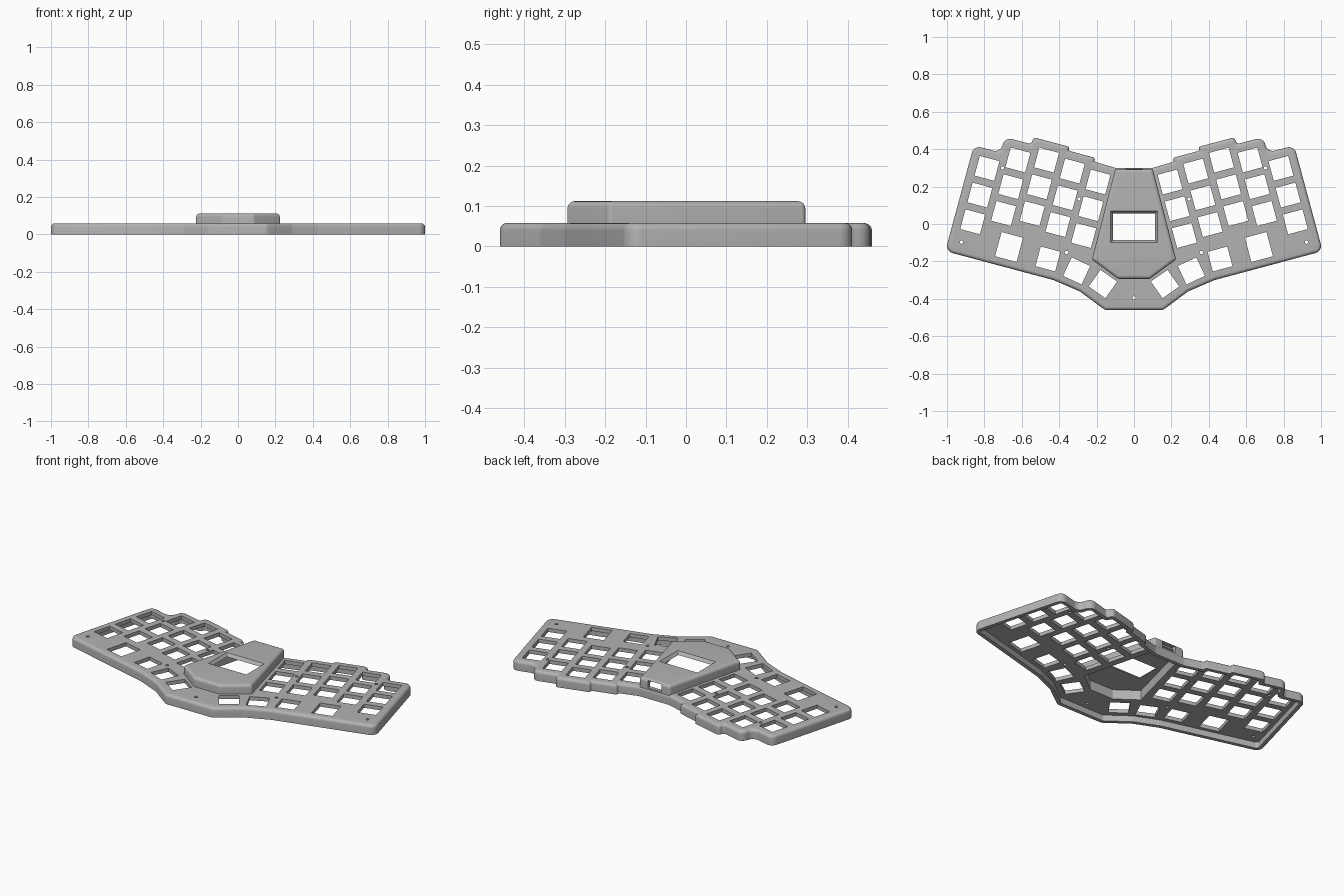
import bpy
import bmesh
from math import cos, sin, pi, radians, tan
from mathutils import Vector, Matrix

if "Cube" in bpy.data.objects:
    bpy.data.objects.remove(bpy.data.objects["Cube"])

TILT = radians(15)
PITCH, HOLE = 0.148, 0.109
PLATE_TOP, PLATE_UNDER, POD_TOP, WALL = 0.058, 0.036, 0.112, 0.022

grey = bpy.data.materials.new("matte grey")
grey.use_nodes = True
colour = (0.45, 0.45, 0.45, 1)
grey.diffuse_color = colour
grey.node_tree.nodes["Principled BSDF"].inputs["Base Color"].default_value = colour


def tilted(u, v):
    """Position on the tilted grid of the right-hand key block."""
    return (u * cos(TILT) - v * sin(TILT), u * sin(TILT) + v * cos(TILT))


def ring(half, inset, radius, steps=6):
    """Mirror a half outline, inset it and round its corners."""
    raw = [Vector(p) for p in half] + [Vector((-x, y)) for x, y in reversed(half)]
    n = len(raw)
    dirs = [(raw[(i + 1) % n] - raw[i]).normalized() for i in range(n)]
    pts, turns = [], []
    for i in range(n):
        a, b = dirs[i - 1], dirs[i]
        na, nb = Vector((-a.y, a.x)), Vector((-b.y, b.x))
        pts.append(raw[i] + (na + nb) * inset / (1 + na.dot(nb)))
        turns.append(a.cross(b))
    out = []
    for i in range(n):
        p, before, after = pts[i], pts[i - 1], pts[(i + 1) % n]
        a, b = dirs[i - 1], dirs[i]
        r = max(radius - inset, 0.002) if turns[i] > 0 else radius + inset
        room = 0.48 * min((p - before).length, (after - p).length)
        t = min(r * tan(a.angle(b) / 2), room)
        start, end = p - a * t, p + b * t
        # Quadratic blend weighted to follow a circular arc
        w = cos(a.angle(b) / 2)
        for k in range(steps + 1):
            s = k / steps
            c0, c1, c2 = (1 - s) ** 2, 2 * s * (1 - s) * w, s * s
            out.append((start * c0 + p * c1 + end * c2) / (c0 + c1 + c2))
    return out


def make(name, bm):
    bmesh.ops.recalc_face_normals(bm, faces=bm.faces)
    mesh = bpy.data.meshes.new(name)
    bm.to_mesh(mesh)
    bm.free()
    mesh.materials.append(grey)
    obj = bpy.data.objects.new(name, mesh)
    bpy.context.collection.objects.link(obj)
    return obj


def solid(name, half, profile, radius):
    """Loft the outline through (inset, height) pairs."""
    bm = bmesh.new()
    rings = [[bm.verts.new((p.x, p.y, z)) for p in ring(half, d, radius)]
             for d, z in profile]
    for low, high in zip(rings, rings[1:]):
        for i in range(len(low)):
            bm.faces.new((low[i - 1], low[i], high[i], high[i - 1]))
    bm.faces.new(rings[0][::-1])
    bm.faces.new(rings[-1])
    return make(name, bm)


def rounded_top(bottom, top, r, steps=5):
    arc = [k * pi / 2 / steps for k in range(steps + 1)]
    return [(0, bottom)] + [(r * (1 - cos(a)), top - r + r * sin(a)) for a in arc]


def cut(obj, cutters):
    bpy.context.view_layer.objects.active = obj
    for cutter in cutters:
        mod = obj.modifiers.new("cut", "BOOLEAN")
        mod.operation, mod.solver, mod.object = "DIFFERENCE", "EXACT", cutter
        bpy.ops.object.modifier_apply(modifier=mod.name)


# Outlines, right half, from front to back
plate_half = [(0.155, -0.46), (0.29, -0.36), (0.43, -0.30), (1.009, -0.145)]
plate_half += [tilted(u, v) for u, v in (
    (0.936, 0.184), (0.788, 0.184), (0.788, 0.270), (0.640, 0.270), (0.640, 0.309),
    (0.440, 0.309), (0.440, 0.288), (0.292, 0.288), (0.292, 0.267))]
plate_half.append((0.10, 0.30))
pod_half = [(0.085, -0.293), (0.225, -0.19), (0.10, 0.295)]
window_half = [(0.125, -0.10), (0.125, 0.07)]

# Main bodies
plate = solid("key_plate", plate_half, rounded_top(0, PLATE_TOP, 0.018), 0.04)
pod = solid("display_pod", pod_half, rounded_top(0.037, POD_TOP, 0.018), 0.012)

# Hollows
hollow = solid("plate_hollow", plate_half, [(WALL, -0.05), (WALL, PLATE_UNDER)], 0.04)
pod_hollow = solid("pod_hollow", pod_half, [(WALL, -0.06), (WALL, 0.094)], 0.012)
window = solid("window_cutter", window_half,
               [(0.02, 0.06), (0.02, 0.085), (0, POD_TOP), (0, 0.14)], 0.002)

# Key openings: (x, y, width, depth, angle)
keys = []
for col, v in enumerate((0.084, 0.170, 0.209, 0.188, 0.167)):
    for row in range(3):
        keys.append((*tilted(0.836 - col * PITCH, v - row * PITCH), HOLE, HOLE, 15))
keys += [(0.668, -0.123, 0.119, 0.134, 15), (0.460, -0.187, HOLE, HOLE, 15),
         (0.307, -0.251, HOLE, HOLE, 25), (0.166, -0.321, HOLE, HOLE, 35)]
screws = [(0.703, 0.299), (0.294, 0.134), (0.360, -0.152), (0.922, -0.097)]

bm = bmesh.new()
for side in (1, -1):
    for x, y, w, d, angle in keys:
        bmesh.ops.create_cube(bm, size=1, matrix=Matrix.Translation((side * x, y, 0.04))
                              @ Matrix.Rotation(radians(side * angle), 4, "Z")
                              @ Matrix.Diagonal((w, d, 0.2, 1)))
for x, y in screws + [(-x, y) for x, y in screws] + [(0, -0.395)]:
    bmesh.ops.create_cone(bm, cap_ends=True, segments=16, radius1=0.009, radius2=0.009,
                          depth=0.2, matrix=Matrix.Translation((x, y, 0.04)))
openings = make("opening_cutter", bm)

# Cable port at the back of the pod
bm = bmesh.new()
bmesh.ops.create_cube(bm, size=1, matrix=Matrix.Translation((0, 0.295, 0.083))
                      @ Matrix.Diagonal((0.09, 0.06, 0.042, 1)))
port = make("port_cutter", bm)

cut(plate, [hollow, pod_hollow, openings])
cut(pod, [pod_hollow, window, port])
for cutter in (hollow, pod_hollow, window, openings, port):
    bpy.data.objects.remove(cutter)

# Smooth fillets, crisp edges
for obj in (plate, pod):
    bpy.ops.object.select_all(action="DESELECT")
    obj.select_set(True)
    bpy.context.view_layer.objects.active = obj
    bpy.ops.object.shade_smooth_by_angle(angle=radians(30))
